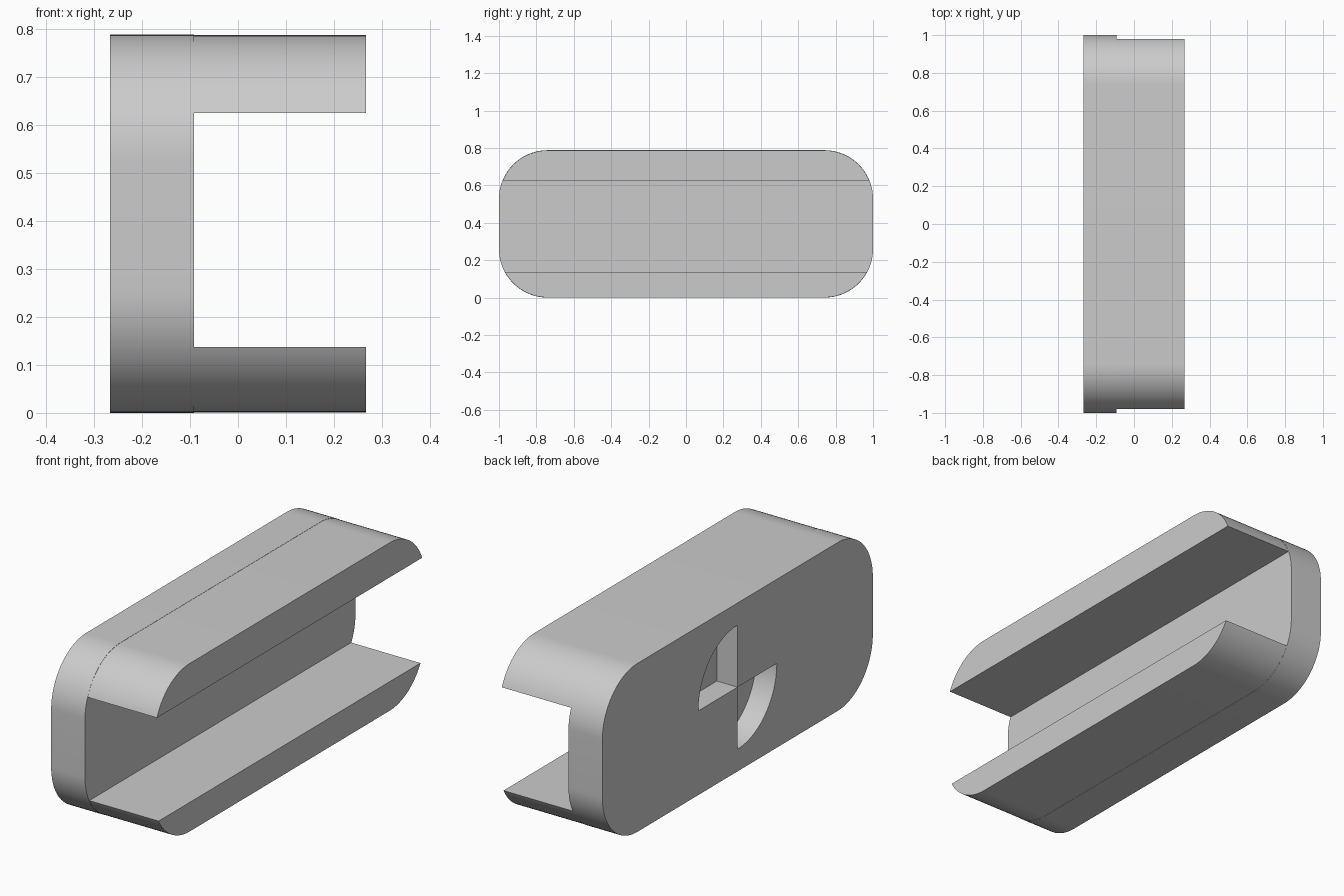
import bpy, bmesh
from math import sin, cos, pi

LEFT, WALL, RIGHT = -0.267, -0.092, 0.267   # x: outer face, inner wall face, rail ends
HEIGHT, RADIUS = 0.788, 0.26
MID = HEIGHT / 2

cube = bpy.data.objects.get("Cube")
if cube:
    bpy.data.objects.remove(cube, do_unlink=True)

grey = bpy.data.materials.new("plain grey")
grey.use_nodes = True
grey.diffuse_color = (0.6, 0.6, 0.6, 1)
grey.node_tree.nodes["Principled BSDF"].inputs["Base Color"].default_value = (0.6, 0.6, 0.6, 1)


def arc(cy, cz, r, start, steps=24):
    """Quarter circle of (y, z) points."""
    angles = [start + pi / 2 * i / steps for i in range(steps + 1)]
    return [(cy + r * cos(a), cz + r * sin(a)) for a in angles]


def rounded_outline(inset=0.0):
    """Rounded rectangle, slightly shrunk by inset."""
    y, z = 1 - RADIUS, MID - RADIUS
    corners = [(y, z), (-y, z), (-y, -z), (y, -z)]
    return [p for i, (cy, cz) in enumerate(corners)
            for p in arc(cy, MID + cz, RADIUS - inset, i * pi / 2)]


def extrude(name, outline, x0, x1, keep_above=None, keep_below=None):
    """Extrude a (y, z) outline along x, optionally trimmed at a height."""
    bm = bmesh.new()
    face = bm.faces.new([bm.verts.new((x0, y, z)) for y, z in outline])
    out = bmesh.ops.extrude_face_region(bm, geom=[face])["geom"]
    verts = [g for g in out if isinstance(g, bmesh.types.BMVert)]
    bmesh.ops.translate(bm, verts=verts, vec=(x1 - x0, 0, 0))
    for height, side in ((keep_above, -1), (keep_below, 1)):
        if height is not None:
            cut = bmesh.ops.bisect_plane(
                bm, geom=bm.verts[:] + bm.edges[:] + bm.faces[:],
                plane_co=(0, 0, height), plane_no=(0, 0, side), clear_outer=True)
            edges = [g for g in cut["geom_cut"] if isinstance(g, bmesh.types.BMEdge)]
            bmesh.ops.contextual_create(bm, geom=edges)
    bmesh.ops.recalc_face_normals(bm, faces=bm.faces)
    mesh = bpy.data.meshes.new(name)
    bm.to_mesh(mesh)
    bm.free()
    mesh.materials.append(grey)
    obj = bpy.data.objects.new(name, mesh)
    bpy.context.collection.objects.link(obj)
    return obj


def activate(obj):
    bpy.ops.object.select_all(action="DESELECT")
    obj.select_set(True)
    bpy.context.view_layer.objects.active = obj


# Back plate with two opposite quarter-round pockets in its outer face
plate = extrude("back_plate", rounded_outline(), LEFT, WALL)
activate(plate)
for start in (0, pi):
    wedge = [(0, MID)] + arc(0, MID, 0.29, start)
    cutter = extrude("pocket_cutter", wedge, LEFT - 0.1, LEFT + 0.107)
    cutter.hide_render = True
    cut = plate.modifiers.new("pocket", "BOOLEAN")
    cut.operation, cut.solver, cut.object = "DIFFERENCE", "EXACT", cutter
    bpy.ops.object.modifier_apply(modifier=cut.name)
    bpy.data.objects.remove(cutter, do_unlink=True)

# Rails along the top and bottom, leaving an open channel between them
top_rail = extrude("top_rail", rounded_outline(0.001), WALL - 0.001, RIGHT, keep_above=0.625)
bottom_rail = extrude("bottom_rail", rounded_outline(0.001), WALL - 0.001, RIGHT, keep_below=0.137)

for part in (plate, top_rail, bottom_rail):
    activate(part)
    bpy.ops.object.shade_smooth_by_angle(angle=pi / 6)
